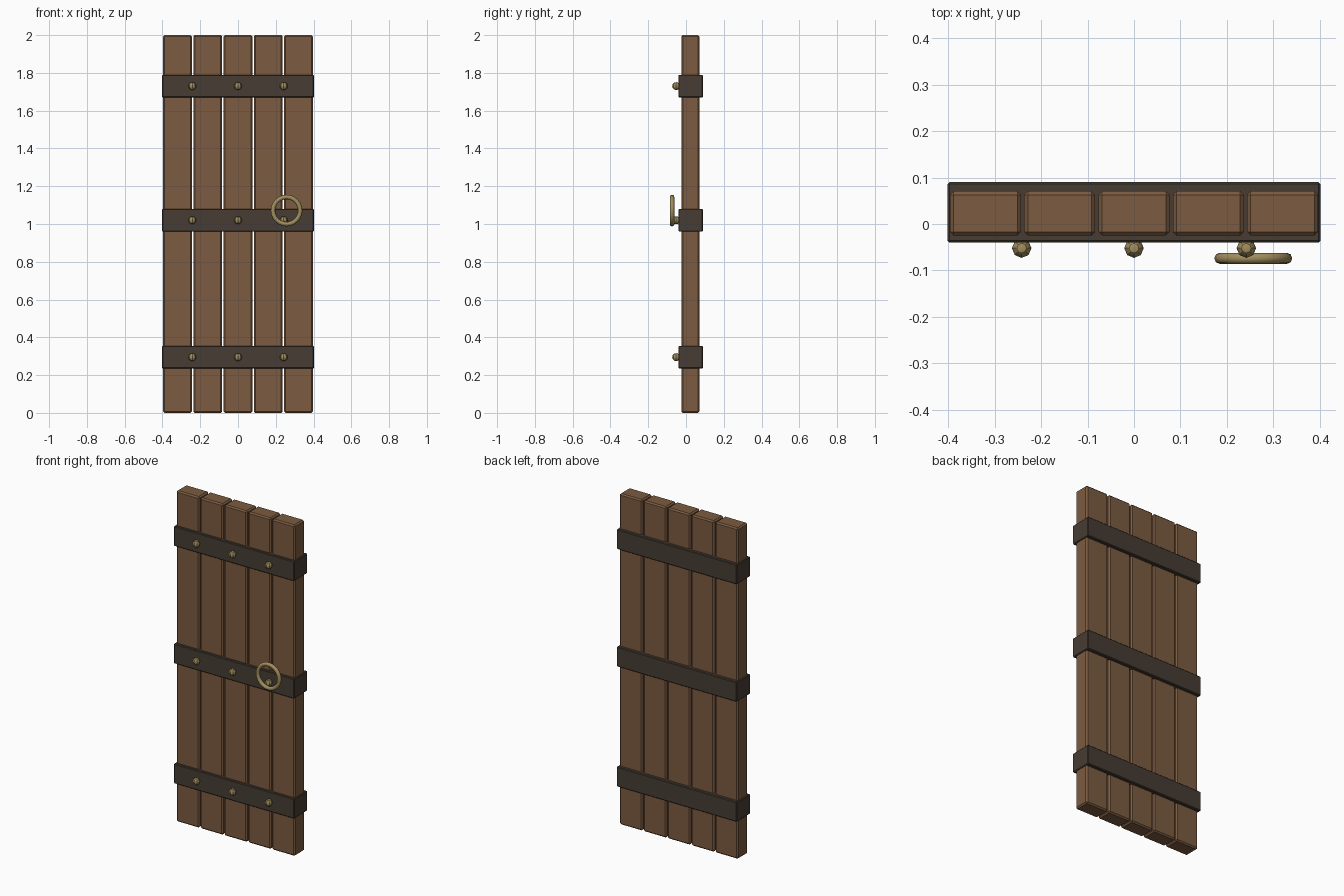
import bpy, math

if "Cube" in bpy.data.objects:
    bpy.data.objects.remove(bpy.data.objects["Cube"])


def material(name, rgb):
    m = bpy.data.materials.new(name)
    m.diffuse_color = (*rgb, 1)
    m.use_nodes = True
    m.node_tree.nodes["Principled BSDF"].inputs["Base Color"].default_value = m.diffuse_color
    return m


WOOD = material("wood", (0.20, 0.105, 0.052))
IRON = material("iron", (0.062, 0.046, 0.033))
BRASS = material("brass", (0.36, 0.27, 0.11))


def finish(name, mat):
    o = bpy.context.object
    o.name = name
    o.data.materials.append(mat)
    return o


def box(name, loc, size, bevel, mat):
    bpy.ops.mesh.primitive_cube_add(size=1, location=loc)
    o = finish(name, mat)
    o.scale = size
    bpy.ops.object.transform_apply(location=False, rotation=False, scale=True)
    b = o.modifiers.new("chamfer", 'BEVEL')
    b.width = bevel
    b.segments = 1
    return o


# five vertical planks with thin gaps
for i in range(5):
    box(f"plank_{i + 1}", ((i - 2) * 0.16, 0.023, 1.0), (0.153, 0.096, 2.0), 0.008, WOOD)

# three iron bands, each with a row of studs
for i, z in enumerate((0.295, 1.02, 1.73)):
    box(f"band_{i + 1}", (0, 0.025, z), (0.804, 0.13, 0.12), 0.004, IRON)
    for j, x in enumerate((-0.242, 0, 0.242)):
        bpy.ops.mesh.primitive_uv_sphere_add(segments=8, ring_count=6, radius=0.021,
                                             location=(x, -0.052, z))
        finish(f"stud_{i + 1}_{j + 1}", BRASS)
        bpy.ops.object.shade_smooth_by_angle(angle=math.radians(30))

# pull ring, hanging flat against the middle band
bpy.ops.mesh.primitive_torus_add(major_radius=0.072, minor_radius=0.012,
                                 major_segments=24, minor_segments=8,
                                 location=(0.257, -0.074, 1.071),
                                 rotation=(math.pi / 2, 0, 0))
finish("pull_ring", BRASS)
bpy.ops.object.shade_smooth_by_angle(angle=math.radians(50))
